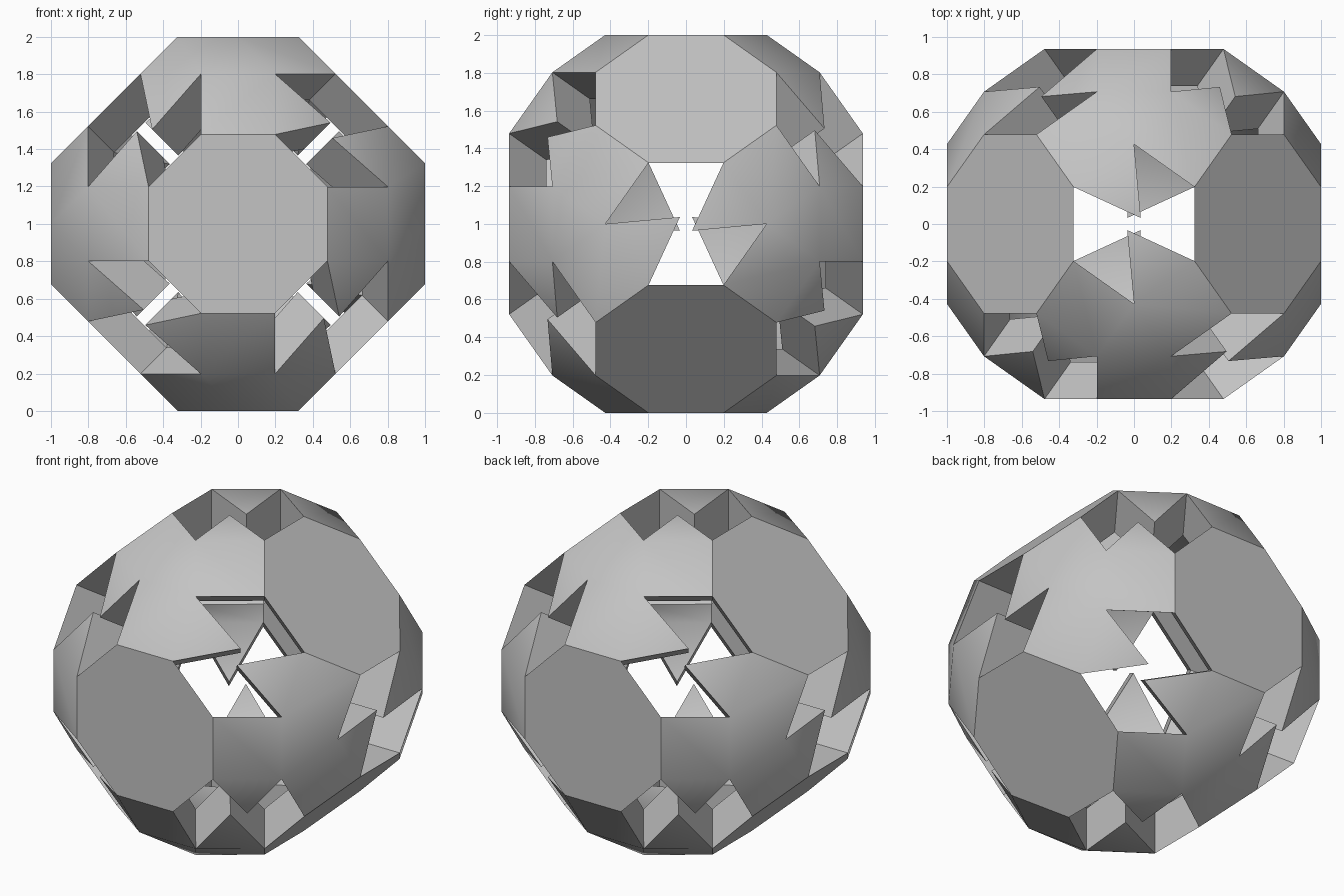
import bpy, bmesh, math
from itertools import product
from mathutils import Vector, Matrix

if "Cube" in bpy.data.objects:
    bpy.data.objects.remove(bpy.data.objects["Cube"])

# Main proportions: one edge length drives the whole shell
E = 0.3963
STEP = E / math.sqrt(3)
H = E / 2                              # half edge of an octagon
A = H * (1 + math.sqrt(2))             # octagon apothem
D = A + 2 * STEP                       # octagon distance from the centre
P, Q = H + STEP, A + STEP              # corner triangle coordinates
THICK = 0.28

R = 1 / math.sqrt(2)
TURN = Matrix(((R, 0, -R), (0, 1, 0), (R, 0, R)))   # cube frame -> standing frame
LIFT = Vector((0, 0, 1))

bm = bmesh.new()
verts, inward = {}, {}


def hole_axis(co):
    """Axis through the centre of the hexagonal opening this point borders."""
    low = min(range(3), key=lambda i: abs(co[i]))
    n = Vector([0 if i == low else math.copysign(1, co[i]) for i in range(3)])
    return n.normalized()


def vert(co, axis=None):
    key = tuple(round(c, 4) for c in co)
    if key not in verts:
        verts[key] = bm.verts.new(co)
        inward[verts[key]] = -(axis or hole_axis(co)) * THICK
    return verts[key]


def face(points, axis=None):
    """Add a face, wound so that it faces away from the centre."""
    pts = [Vector(p) for p in points]
    mid = sum(pts, Vector()) / len(pts)
    if (pts[1] - pts[0]).cross(pts[2] - pts[1]).dot(mid) < 0:
        pts.reverse()
    return bm.faces.new([vert(p, axis if i_is_tip(p) else None) for p in pts])


tips = set()


def i_is_tip(p):
    return tuple(round(c, 4) for c in p) in tips


def point(i, vi, j, vj, k, vk):
    co = [0, 0, 0]
    co[i], co[j], co[k] = vi, vj, vk
    return Vector(co)


# Six octagon plates
for i in range(3):
    j, k = (i + 1) % 3, (i + 2) % 3
    for s in (-1, 1):
        r = math.hypot(H, A)
        ring = [math.radians(22.5 + 45 * n) for n in range(8)]
        face([point(i, s * D, j, r * math.cos(t), k, r * math.sin(t)) for t in ring])

# Eight corner clusters: a triangle, three squares and three pinwheel flaps
for sg in product((-1, 1), repeat=3):
    def corner(i, vi, j, vj, k, vk):
        return point(i, sg[i] * vi, j, sg[j] * vj, k, sg[k] * vk)

    face([corner(i, P, (i + 1) % 3, Q, (i + 2) % 3, Q) for i in range(3)])
    for i in range(3):
        j, k = (i + 1) % 3, (i + 2) % 3
        face([corner(i, D, j, H, k, A), corner(i, D, j, A, k, H),
              corner(i, Q, j, Q, k, P), corner(i, Q, j, P, k, Q)])
        # Flap on the right-hand square, pointing to the middle of the opening
        root = corner(j, P, i, Q, k, Q)
        n = hole_axis(root)
        ahead = n * root.dot(n) - root
        right = ahead.cross(n)
        for side in (corner(i, D, j, H, k, A), corner(k, D, j, H, i, A)):
            if (side - root).dot(right) > 0:
                tip = root + Matrix.Rotation(math.radians(60), 3, n) @ (side - root)
                tips.add(tuple(round(c, 4) for c in tip))
                face([root, side, tip], n)

# Inner skin and the deep walls around the openings
outer = list(bm.faces)
rim = [e.link_loops[0] for e in bm.edges if len(e.link_loops) == 1]
rim = [(l.vert, l.link_loop_next.vert) for l in rim]
inner = {v: bm.verts.new(v.co + inward[v]) for v in list(bm.verts)}
for f in outer:
    bm.faces.new([inner[v] for v in reversed(f.verts)])
for a, b in rim:
    bm.faces.new([b, a, inner[a], inner[b]])

# Stand the shell on the ground
for v in bm.verts:
    v.co = TURN @ v.co + LIFT
mesh = bpy.data.meshes.new("faceted_shell")
bm.to_mesh(mesh)
bm.free()
shell = bpy.data.objects.new("faceted_shell", mesh)
bpy.context.collection.objects.link(shell)

grey = bpy.data.materials.new("plain_grey")
grey.diffuse_color = (0.55, 0.55, 0.55, 1)
grey.use_nodes = True
grey.node_tree.nodes["Principled BSDF"].inputs["Base Color"].default_value = grey.diffuse_color
mesh.materials.append(grey)

bpy.context.view_layer.objects.active = shell
shell.select_set(True)
bpy.ops.object.shade_smooth_by_angle(angle=math.radians(32))
